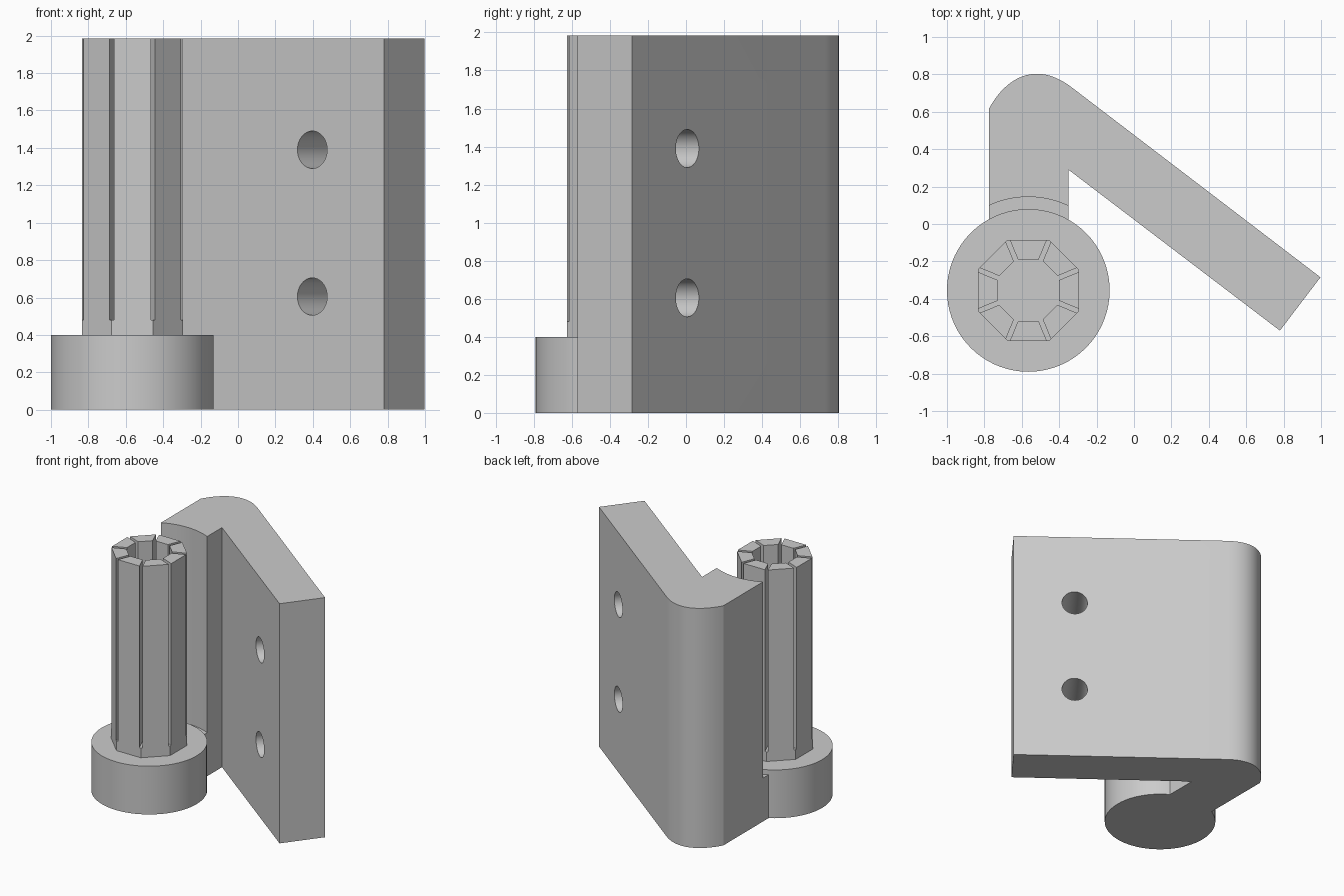
import bpy, bmesh, math
from mathutils import Vector, Matrix

cube = bpy.data.objects.get("Cube")
if cube:
    bpy.data.objects.remove(cube, do_unlink=True)

TOP = 1.985
PIN = Vector((-0.565, -0.355))      # pin axis
COLLAR_H, SLOT_Z = 0.4, 0.48

grey = bpy.data.materials.new("plain grey")
grey.use_nodes = True
grey.diffuse_color = (0.6, 0.6, 0.6, 1)
grey.node_tree.nodes["Principled BSDF"].inputs["Base Color"].default_value = (0.6, 0.6, 0.6, 1)


def add_prism(bm, outline, z0, z1):
    base = bm.faces.new([bm.verts.new((x, y, z0)) for x, y in outline])
    ext = bmesh.ops.extrude_face_region(bm, geom=[base], use_keep_orig=True)
    verts = [v for v in ext["geom"] if isinstance(v, bmesh.types.BMVert)]
    bmesh.ops.translate(bm, verts=verts, vec=(0, 0, z1 - z0))


def finish(bm, name):
    bmesh.ops.recalc_face_normals(bm, faces=bm.faces)
    mesh = bpy.data.meshes.new(name)
    bm.to_mesh(mesh)
    bm.free()
    obj = bpy.data.objects.new(name, mesh)
    mesh.materials.append(grey)
    bpy.context.collection.objects.link(obj)
    return obj


def prism(name, outline, z0, z1):
    bm = bmesh.new()
    add_prism(bm, outline, z0, z1)
    return finish(bm, name)


def ring(centre, radius, sides, turn=0.0):
    return [centre + radius * Vector((math.cos(a), math.sin(a)))
            for a in (turn + math.tau * i / sides for i in range(sides))]


def cut(target, cutter):
    cutter.hide_render = True
    mod = target.modifiers.new("cut", 'BOOLEAN')
    mod.operation, mod.solver, mod.object = 'DIFFERENCE', 'EXACT', cutter
    bpy.context.view_layer.objects.active = target
    bpy.ops.object.modifier_apply(modifier=mod.name)
    bpy.data.objects.remove(cutter, do_unlink=True)


def smooth(obj):
    bpy.ops.object.select_all(action='DESELECT')
    obj.select_set(True)
    bpy.context.view_layer.objects.active = obj
    bpy.ops.object.shade_smooth_by_angle(angle=math.radians(25))


# Bent bracket: neck, rounded bend and slanted plate
a, b, c, d = map(Vector, ((-0.775, 0.617), (-0.69, 0.775), (-0.53, 0.88), (-0.335, 0.732)))
bend = []
for i in range(25):
    t = i / 24
    s = 1 - t
    bend.append(s**3 * a + 3 * s * s * t * b + 3 * s * t * t * c + t**3 * d)
outline = [(-0.775, -0.05)] + bend + [(0.997, -0.285), (0.78, -0.57), (-0.35, 0.29), (-0.35, -0.05)]
bracket = prism("bracket", outline, 0, TOP)

# Curved clearance around the pin, just above the collar joint
cut(bracket, prism("clearance_cutter", ring(PIN, 0.5, 96), 0.36, TOP + 0.2))

# Two screw holes square to the plate
normal = Vector((0.606, 0.796, 0))
for z in (0.605, 1.39):
    drill = prism("hole_cutter", ring(Vector((0, 0)), 0.1, 48), -0.4, 0.4)
    drill.data.transform(Matrix.Translation((0.505, -0.137, z))
                         @ normal.to_track_quat('Z', 'Y').to_matrix().to_4x4())
    cut(bracket, drill)
smooth(bracket)

# Round collar under the pin
smooth(prism("collar", ring(PIN, 0.435, 72), 0, COLLAR_H))

# Split octagonal pin: solid foot with eight separate staves
bm = bmesh.new()
add_prism(bm, ring(PIN, 0.27 / math.cos(math.pi / 8), 8, math.pi / 8), COLLAR_H - 0.02, SLOT_Z)
outer, inner, gap = 0.27, 0.165, 0.012
slope = math.tan(math.pi / 8)
inset = gap / math.cos(math.pi / 8)
for i in range(8):
    turn = Matrix.Rotation(i * math.pi / 4, 2)
    wo, wi = outer * slope - inset, inner * slope - inset
    stave = [(outer, -wo), (outer, wo), (inner, wi), (inner, -wi)]
    add_prism(bm, [PIN + turn @ Vector(p) for p in stave], SLOT_Z, TOP)
finish(bm, "split_pin")
